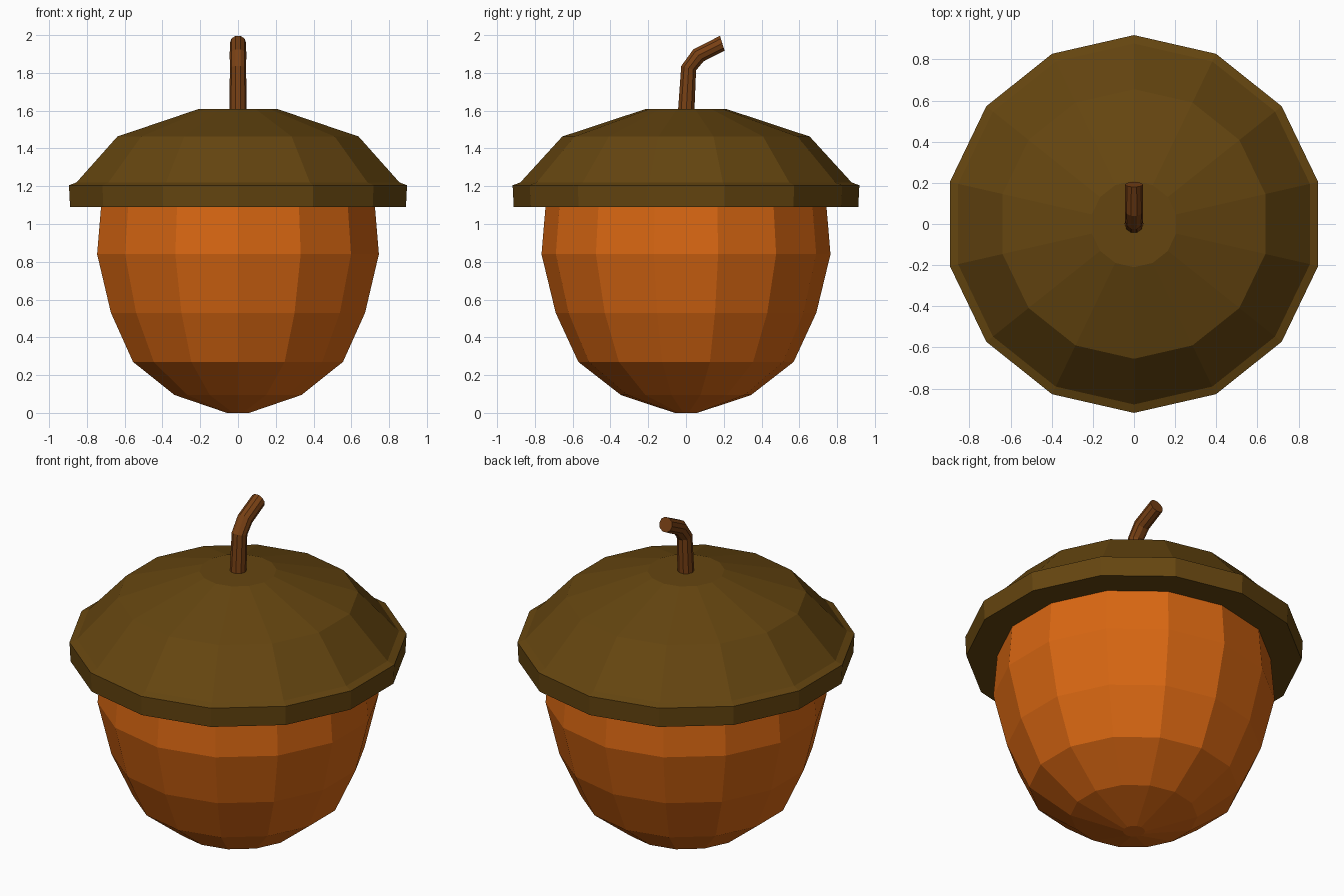
import bpy, bmesh
from math import sin, cos, pi, atan2
from mathutils import Vector

if "Cube" in bpy.data.objects:
    bpy.data.objects.remove(bpy.data.objects["Cube"])


def material(name, color):
    m = bpy.data.materials.new(name)
    m.diffuse_color = (*color, 1)
    m.use_nodes = True
    m.node_tree.nodes["Principled BSDF"].inputs["Base Color"].default_value = m.diffuse_color
    return m


def loft(name, rings, mat, close=False):
    """Skin a list of equal-sized rings; cap the ends or join them in a loop."""
    bm = bmesh.new()
    loops = [[bm.verts.new(p) for p in ring] for ring in rings]
    n = len(loops[0])
    pairs = list(zip(loops, loops[1:]))
    if close:
        pairs.append((loops[-1], loops[0]))
    else:
        bm.faces.new(loops[0][::-1])
        bm.faces.new(loops[-1])
    for a, b in pairs:
        for i in range(n):
            j = (i + 1) % n
            bm.faces.new((a[i], a[j], b[j], b[i]))
    bmesh.ops.recalc_face_normals(bm, faces=bm.faces[:])
    me = bpy.data.meshes.new(name)
    bm.to_mesh(me)
    bm.free()
    me.materials.append(mat)
    ob = bpy.data.objects.new(name, me)
    bpy.context.collection.objects.link(ob)
    return ob


def level_ring(r, z, n=14):
    # vertices point along +y and -y
    return [(r * sin(-2 * pi * i / n), r * cos(2 * pi * i / n), z) for i in range(n)]


orange = material("nut_orange", (0.69, 0.135, 0.006))
brown = material("cap_brown", (0.13, 0.06, 0.005))
bark = material("stem_brown", (0.19, 0.052, 0.007))

# nut body, running up inside the cap
nut = [(0.06, 0), (0.345, 0.095), (0.57, 0.27), (0.69, 0.53),
       (0.765, 0.84), (0.743, 1.10), (0.70, 1.18)]
loft("nut", [level_ring(r, z) for r, z in nut], orange)

# cap with a rim and flat underside
cap = [(0.70, 1.09), (0.912, 1.09), (0.918, 1.205), (0.877, 1.22),
       (0.655, 1.463), (0.21, 1.61)]
loft("cap", [level_ring(r, z) for r, z in cap], brown)

# bent stem: y, z, radius, direction angle of each section
stem = [(0.0, 1.58, 0.046, 90), (0.014, 1.825, 0.043, 74),
        (0.066, 1.893, 0.044, 40), (0.192, 1.957, 0.043, 17)]
rings = []
for y, z, r, deg in stem:
    a = deg * pi / 180
    up = Vector((0, -sin(a), cos(a)))
    side = Vector((1, 0, 0))
    rings.append([Vector((0, y, z)) + r * (cos(t) * side + sin(t) * up)
                  for t in (2 * pi * i / 10 for i in range(10))])
loft("stem", rings, bark)
